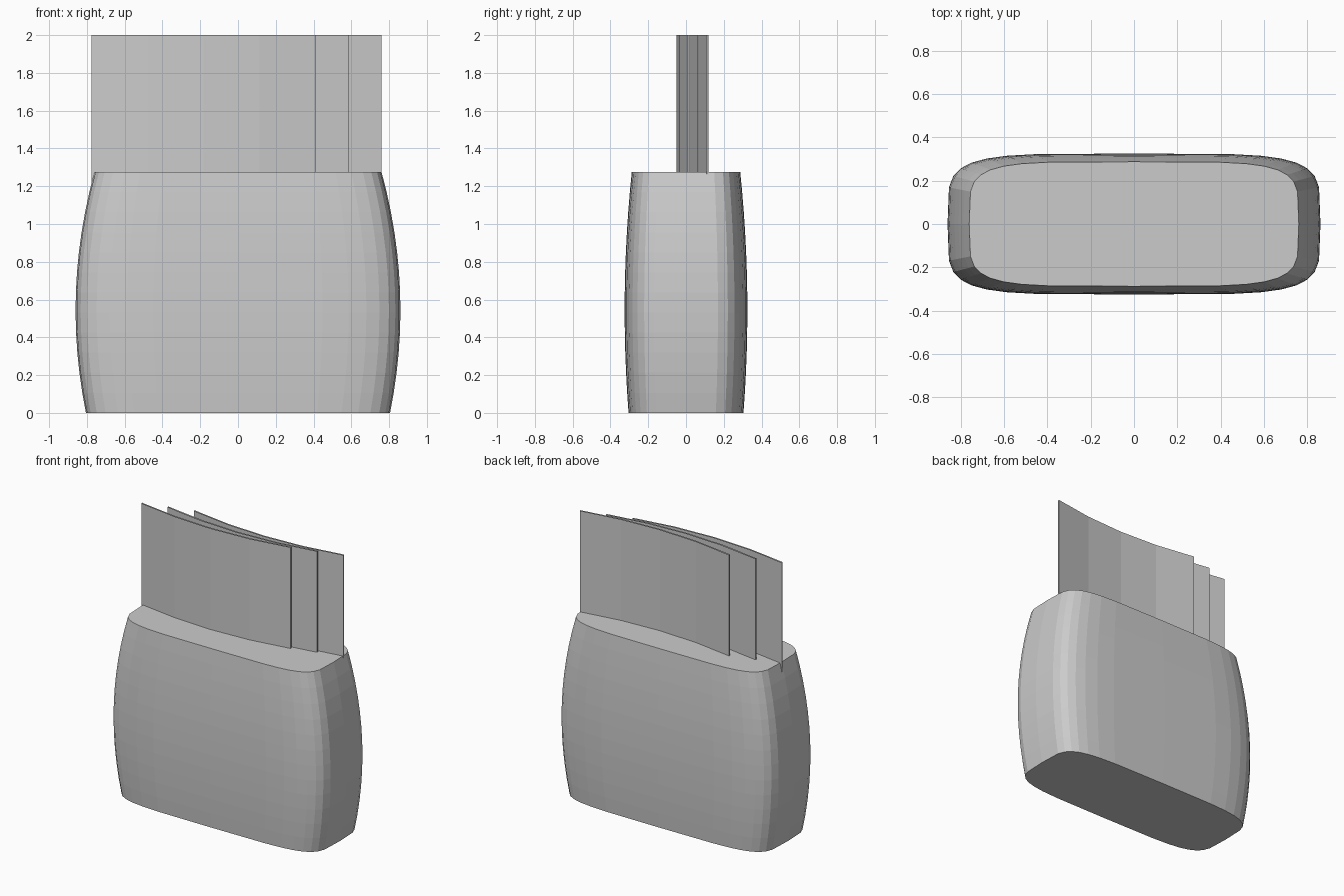
import bpy, bmesh, math

if "Cube" in bpy.data.objects:
    bpy.data.objects.remove(bpy.data.objects["Cube"])

# single flat grey
grey = bpy.data.materials.new("light grey")
grey.diffuse_color = (0.6, 0.6, 0.6, 1)
grey.use_nodes = True
grey.node_tree.nodes["Principled BSDF"].inputs["Base Color"].default_value = grey.diffuse_color


def finish(bm, name):
    bmesh.ops.recalc_face_normals(bm, faces=bm.faces)
    mesh = bpy.data.meshes.new(name)
    bm.to_mesh(mesh)
    bm.free()
    mesh.materials.append(grey)
    obj = bpy.data.objects.new(name, mesh)
    bpy.context.collection.objects.link(obj)
    return obj


def spow(v, p):
    return math.copysign(abs(v) ** p, v)


# Holder body: rounded-rectangle section swept upward with a soft bulge
SIDES, RINGS, HEIGHT = 32, 12, 1.275
bm = bmesh.new()
rings = []
for r in range(RINGS + 1):
    z = HEIGHT * r / RINGS
    s = 1 - 0.217 * (z - 0.543) ** 2
    ring = []
    for k in range(SIDES):
        a = 2 * math.pi * k / SIDES
        ring.append(bm.verts.new((0.86 * s * spow(math.cos(a), 0.4),
                                  0.325 * s * spow(math.sin(a), 0.4), z)))
    rings.append(ring)
for lo, hi in zip(rings, rings[1:]):
    for k in range(SIDES):
        n = (k + 1) % SIDES
        bm.faces.new((lo[k], lo[n], hi[n], hi[k]))
bm.faces.new(rings[0][::-1])
bm.faces.new(rings[-1])
finish(bm, "holder_body")


# Thin bowed sheets, each shifted right and back from the one before
def sheet(name, cx, y0, segs=4, half=0.593, sag=0.06, thick=0.01, z0=1.1, z1=2.0):
    bm = bmesh.new()
    us = [-1 + 2 * i / segs for i in range(segs + 1)]
    outline = [(cx + half * u, y0 + sag * u * u) for u in us]
    outline += [(x, y + thick) for x, y in reversed(outline)]
    lo = [bm.verts.new((x, y, z0)) for x, y in outline]
    hi = [bm.verts.new((x, y, z1)) for x, y in outline]
    count = len(outline)
    for i in range(count):
        n = (i + 1) % count
        bm.faces.new((lo[i], lo[n], hi[n], hi[i]))
    # recalc on the closed shape, then leave the top edge open
    bm.faces.new(lo[::-1])
    top = bm.faces.new(hi)
    bmesh.ops.recalc_face_normals(bm, faces=bm.faces)
    bmesh.ops.delete(bm, geom=[top], context='FACES_ONLY')
    finish(bm, name)


for i, label in enumerate(("front", "middle", "back")):
    sheet(label + "_sheet", -0.182 + 0.174 * i, -0.05 + 0.05 * i)
